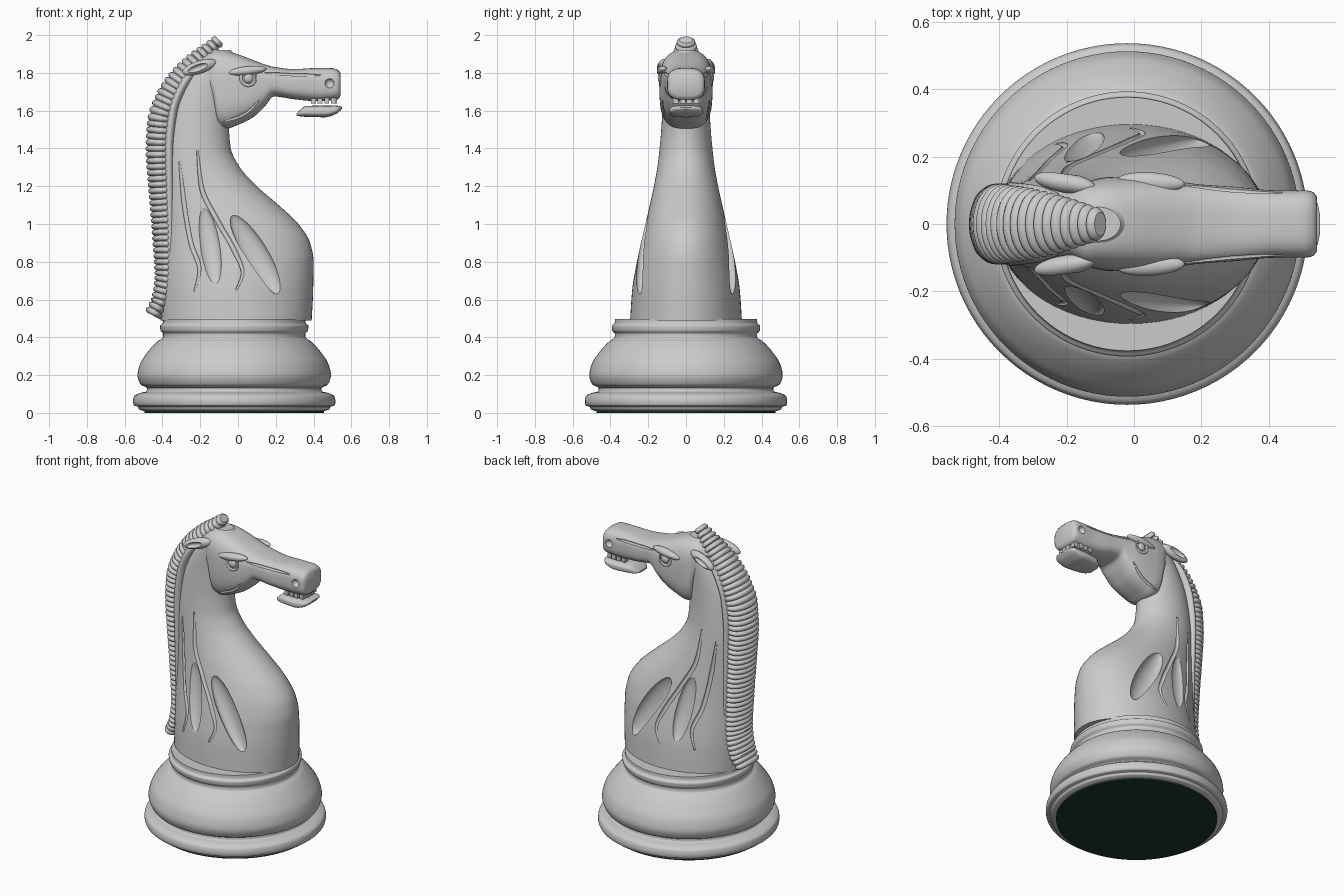
import bpy, bmesh
from math import sin, cos, pi, dist
from mathutils import Vector, Matrix

if "Cube" in bpy.data.objects:
    bpy.data.objects.remove(bpy.data.objects["Cube"])

Y = Vector((0, 1, 0))


def interp(keys, s):
    """Smooth monotone interpolation of rows (s, a, b, ...)."""
    n = len(keys)
    i = 0
    while i < n - 2 and s > keys[i + 1][0]:
        i += 1
    h = keys[i + 1][0] - keys[i][0]
    t = min(max((s - keys[i][0]) / h, 0), 1)

    def slope(j, c):
        return (keys[j + 1][c] - keys[j][c]) / (keys[j + 1][0] - keys[j][0])

    def tangent(j, c):
        if j == 0 or j == n - 1:
            return slope(min(j, n - 2), c)
        p, q = slope(j - 1, c), slope(j, c)
        return 0 if p * q <= 0 else 2 * p * q / (p + q)
    out = []
    for c in range(1, len(keys[0])):
        out.append((2*t**3 - 3*t**2 + 1) * keys[i][c] + (t**3 - 2*t*t + t) * h * tangent(i, c)
                   + (3*t*t - 2*t**3) * keys[i + 1][c] + (t**3 - t*t) * h * tangent(i + 1, c))
    return out


def path(points, count):
    """Resample points (any width) evenly along the chord of the first columns."""
    keys, s = [], 0
    for i, p in enumerate(points):
        s += dist(p[:2], points[i - 1][:2]) if i else 0
        keys.append((s, *p))
    return [interp(keys, s * k / (count - 1)) for k in range(count)]


def ring(center, u, v, e=2, n=64):
    def pw(a):
        return (1 if a > 0 else -1) * abs(a) ** (2 / e)
    return [Vector(center) + u * pw(cos(2*pi*k/n)) + v * pw(sin(2*pi*k/n)) for k in range(n)]


def loft(bm, rings):
    rows = [[bm.verts.new(p) for p in r] for r in rings]
    n = len(rows[0])
    for a, b in zip(rows, rows[1:]):
        for k in range(n):
            bm.faces.new((a[k], a[(k + 1) % n], b[(k + 1) % n], b[k]))
    bm.faces.new(rows[0][::-1])
    bm.faces.new(rows[-1])


def tube(bm, pts, r):
    pts = [Vector(p) for p in pts]
    rings = []
    for i, p in enumerate(pts):
        t = (pts[min(i + 1, len(pts) - 1)] - pts[max(i - 1, 0)]).normalized()
        a = t.cross(Y).normalized()
        taper = r * (0.4 + 0.6 * min(1, 4 * i / len(pts), 4 * (len(pts) - 1 - i) / len(pts)))
        rings.append(ring(p, a * taper, t.cross(a) * taper, n=10))
    loft(bm, rings)


def ellipsoid(bm, p0, p1, width, depth):
    """Ellipsoid from p0 to p1; depth runs along y."""
    p0, p1 = Vector(p0), Vector(p1)
    t = (p1 - p0).normalized()
    a = t.cross(Y).normalized()
    b = t.cross(a)
    m = Matrix((a * width, b * depth, t * (p1 - p0).length / 2)).transposed().to_4x4()
    bmesh.ops.create_uvsphere(bm, u_segments=32, v_segments=20, radius=1,
                              matrix=Matrix.Translation((p0 + p1) / 2) @ m)


def finish(name, bm):
    bmesh.ops.recalc_face_normals(bm, faces=bm.faces)
    me = bpy.data.meshes.new(name)
    bm.to_mesh(me)
    bm.free()
    ob = bpy.data.objects.new(name, me)
    bpy.context.collection.objects.link(ob)
    return ob


def smooth(ob, angle=40):
    bpy.ops.object.select_all(action='DESELECT')
    bpy.context.view_layer.objects.active = ob
    ob.select_set(True)
    bpy.ops.object.shade_smooth_by_angle(angle=angle * pi / 180)
    return ob


def carve(ob, bm):
    cutter = finish("cutter", bm)
    cutter.hide_render = True
    mod = ob.modifiers.new("carve", 'BOOLEAN')
    mod.operation, mod.solver, mod.object = 'DIFFERENCE', 'EXACT', cutter
    bpy.context.view_layer.objects.active = ob
    bpy.ops.object.modifier_apply(modifier=mod.name)
    bpy.data.objects.remove(cutter)


def side_y(keys, s, p, e):
    """Half width of a lofted part at station s and cross position p."""
    lo, hi, w = interp(keys, s)
    u = min(1, abs(2 * p - lo - hi) / (hi - lo))
    return w * (1 - u ** e) ** (1 / e)


def stations(keys, n):
    a, b = keys[0][0], keys[-1][0]
    return [a + (b - a) * k / (n - 1) for k in range(n)]


# turned base and felt
base_profile = [(0.48, 0.01), (0.505, 0.02), (0.51, 0.033), (0.53, 0.038), (0.536, 0.06), (0.53, 0.088),
                (0.50, 0.105), (0.465, 0.115), (0.462, 0.13), (0.495, 0.15), (0.512, 0.20), (0.50, 0.255),
                (0.46, 0.32), (0.405, 0.38), (0.378, 0.40), (0.376, 0.418), (0.39, 0.435), (0.393, 0.46),
                (0.378, 0.475), (0.376, 0.497)]
bm = bmesh.new()
loft(bm, [ring((-0.02, 0, z), Vector((r, 0, 0)), Y * r, n=96) for r, z in path(base_profile, 100)])
smooth(finish("base", bm))
bm = bmesh.new()
loft(bm, [ring((-0.02, 0, z), Vector((0.475, 0, 0)), Y * 0.475, n=96) for z in (0, 0.015)])
felt = smooth(finish("felt", bm))
green = bpy.data.materials.new("green_felt")
green.diffuse_color = (0.01, 0.04, 0.02, 1)
green.use_nodes = True
green.node_tree.nodes["Principled BSDF"].inputs["Base Color"].default_value = green.diffuse_color
felt.data.materials.append(green)

# neck and chest: z, back x, front x, half width
neck = [(0.49, -0.41, 0.39, 0.296), (0.65, -0.41, 0.398, 0.285), (0.8, -0.41, 0.40, 0.26),
        (0.9, -0.41, 0.382, 0.238), (1.0, -0.41, 0.32, 0.215), (1.1, -0.41, 0.215, 0.192),
        (1.2, -0.41, 0.10, 0.17), (1.3, -0.415, 0.01, 0.152), (1.4, -0.41, -0.038, 0.14),
        (1.5, -0.40, -0.047, 0.131), (1.6, -0.38, -0.04, 0.125), (1.7, -0.34, -0.03, 0.12),
        (1.8, -0.28, -0.01, 0.115), (1.88, -0.22, -0.01, 0.09), (1.92, -0.17, -0.04, 0.05)]
bm = bmesh.new()
for_neck = []
for z in stations(neck, 80):
    lo, hi, w = interp(neck, z)
    for_neck.append(ring(((lo + hi) / 2, 0, z), Vector(((hi - lo) / 2, 0, 0)), Y * w))
loft(bm, for_neck)
body = finish("neck_and_chest", bm)

# carved muscle hollows and grooves on both sides
bm = bmesh.new()
for s in (-1, 1):
    def on_neck(x, z, out=0.0):
        return (x, s * (side_y(neck, z, x, 2) + out), z)
    ellipsoid(bm, on_neck(-0.185, 1.09, 0.008), on_neck(-0.12, 0.68, 0.008), 0.056, 0.036)
    ellipsoid(bm, on_neck(-0.03, 1.05, 0.008), on_neck(0.22, 0.63, 0.012), 0.065, 0.04)
    for pts in ([(-0.31, 1.33), (-0.285, 1.1), (-0.25, 0.9), (-0.205, 0.76), (-0.23, 0.64)],
                [(-0.215, 1.39), (-0.195, 1.2), (-0.11, 1.02), (-0.02, 0.86), (0.025, 0.74), (-0.01, 0.65)]):
        tube(bm, [on_neck(x, z) for x, z in path(pts, 28)], 0.013)
carve(body, bm)
smooth(body)

# head: x, bottom z, top z, half width
head = [(-0.20, 1.74, 1.88, 0.085), (-0.14, 1.66, 1.912, 0.122), (-0.105, 1.515, 1.92, 0.135),
        (-0.06, 1.505, 1.915, 0.14), (0.0, 1.525, 1.898, 0.14), (0.08, 1.565, 1.868, 0.135),
        (0.14, 1.62, 1.846, 0.125), (0.19, 1.675, 1.832, 0.118), (0.3, 1.66, 1.82, 0.11),
        (0.42, 1.65, 1.826, 0.10), (0.5, 1.655, 1.825, 0.10), (0.53, 1.66, 1.815, 0.096),
        (0.543, 1.68, 1.80, 0.08)]
jaw = [(0.31, 1.574, 1.585, 0.04), (0.33, 1.57, 1.605, 0.065), (0.36, 1.567, 1.625, 0.08),
       (0.46, 1.565, 1.627, 0.09), (0.52, 1.583, 1.627, 0.085), (0.545, 1.603, 1.622, 0.06),
       (0.551, 1.61, 1.618, 0.03)]


def x_loft(name, keys, n, e):
    bm = bmesh.new()
    rings = []
    for x in stations(keys, n):
        lo, hi, w = interp(keys, x)
        rings.append(ring((x, 0, (lo + hi) / 2), Vector((0, 0, (hi - lo) / 2)), Y * w, e))
    loft(bm, rings)
    return finish(name, bm)


skull = x_loft("head", head, 80, 3)
smooth(x_loft("lower_jaw", jaw, 40, 3))
bm = bmesh.new()
for s in (-1, 1):
    def on_head(x, z, out=0.0):
        return (x, s * (side_y(head, x, z, 3) + out), z)
    # nostril, nose crease and jaw line
    ellipsoid(bm, on_head(0.485, 1.72, 0.005), on_head(0.485, 1.77, 0.005), 0.025, 0.025)
    for pts in ([(0.14, 1.80), (0.27, 1.792), (0.44, 1.788)],
                [(-0.085, 1.54), (0.0, 1.565), (0.06, 1.60), (0.11, 1.655)]):
        tube(bm, [on_head(x, z) for x, z in path(pts, 20)], 0.008)
carve(skull, bm)
smooth(skull)

# eyes, brows and ears
eyes, brows, ears, hollows = [bmesh.new() for _ in range(4)]
for s in (-1, 1):
    c = Vector((0.055, s * side_y(head, 0.055, 1.772, 3), 1.772))
    ellipsoid(eyes, c - Vector((0, 0, 0.025)), c + Vector((0, 0, 0.025)), 0.025, 0.014)
    lid = [c + Vector((0.04 * cos(a * pi / 16), 0, 0.038 * sin(a * pi / 16))) for a in range(33)]
    tube(eyes, lid, 0.009)
    ellipsoid(brows, (-0.05, s * 0.130, 1.80), (0.15, s * 0.118, 1.822), 0.024, 0.029)
    ellipsoid(ears, (-0.295, s * 0.138, 1.80), (-0.115, s * 0.108, 1.86), 0.034, 0.03)
    ellipsoid(hollows, (-0.27, s * 0.168, 1.805), (-0.16, s * 0.148, 1.845), 0.019, 0.024)
smooth(finish("eyes", eyes))
smooth(finish("brows", brows))
ear_pair = finish("ears", ears)
carve(ear_pair, hollows)
smooth(ear_pair)

# upper teeth
bm = bmesh.new()
for x, y in ((0.40, 0.06), (0.435, 0.06), (0.47, 0.06), (0.505, 0.055), (0.512, 0.018)):
    for s in (-1, 1):
        bmesh.ops.create_cube(bm, size=1, matrix=Matrix.Translation((x, s * y, 1.657))
                              @ Matrix.Diagonal((0.026, 0.03, 0.04, 1)))
finish("teeth", bm)


def back_strip(name, pts, n, ridge, pitch):
    """Loft following the back of the neck: rows x, z, half depth, half width."""
    rows = path(pts, n)
    rings = []
    for i, (x, z, d, w) in enumerate(rows):
        a, b = rows[max(i - 1, 0)], rows[min(i + 1, n - 1)]
        t = Vector((b[0] - a[0], 0, b[1] - a[1])).normalized()
        cut = ridge * (1 - abs(sin(pi * i / pitch)) ** 0.6) if i < n - 1 else 0.01
        rings.append(ring((x, 0, z), t.cross(Y) * (d - cut), Y * (w - cut), n=40))
    bm = bmesh.new()
    loft(bm, rings)
    return smooth(finish(name, bm), 35)


# ridged mane ending in a forelock, with a smooth band beneath it
back_strip("mane", [(-0.45, 0.515, 0.05, 0.10), (-0.405, 0.60, 0.055, 0.115), (-0.375, 0.75, 0.068, 0.12),
                    (-0.385, 1.0, 0.075, 0.12), (-0.40, 1.2, 0.077, 0.12), (-0.41, 1.4, 0.08, 0.12),
                    (-0.40, 1.55, 0.08, 0.12), (-0.36, 1.66, 0.08, 0.115), (-0.30, 1.76, 0.075, 0.105),
                    (-0.22, 1.855, 0.062, 0.085), (-0.155, 1.92, 0.046, 0.065), (-0.10, 1.975, 0.034, 0.045)],
           251, 0.014, 5)
back_strip("mane_band", [(-0.355, 0.50, 0.04, 0.12), (-0.36, 1.0, 0.04, 0.12), (-0.365, 1.4, 0.04, 0.125),
                         (-0.345, 1.6, 0.04, 0.122), (-0.29, 1.74, 0.04, 0.115), (-0.22, 1.83, 0.04, 0.09)],
           60, 0, 1)
